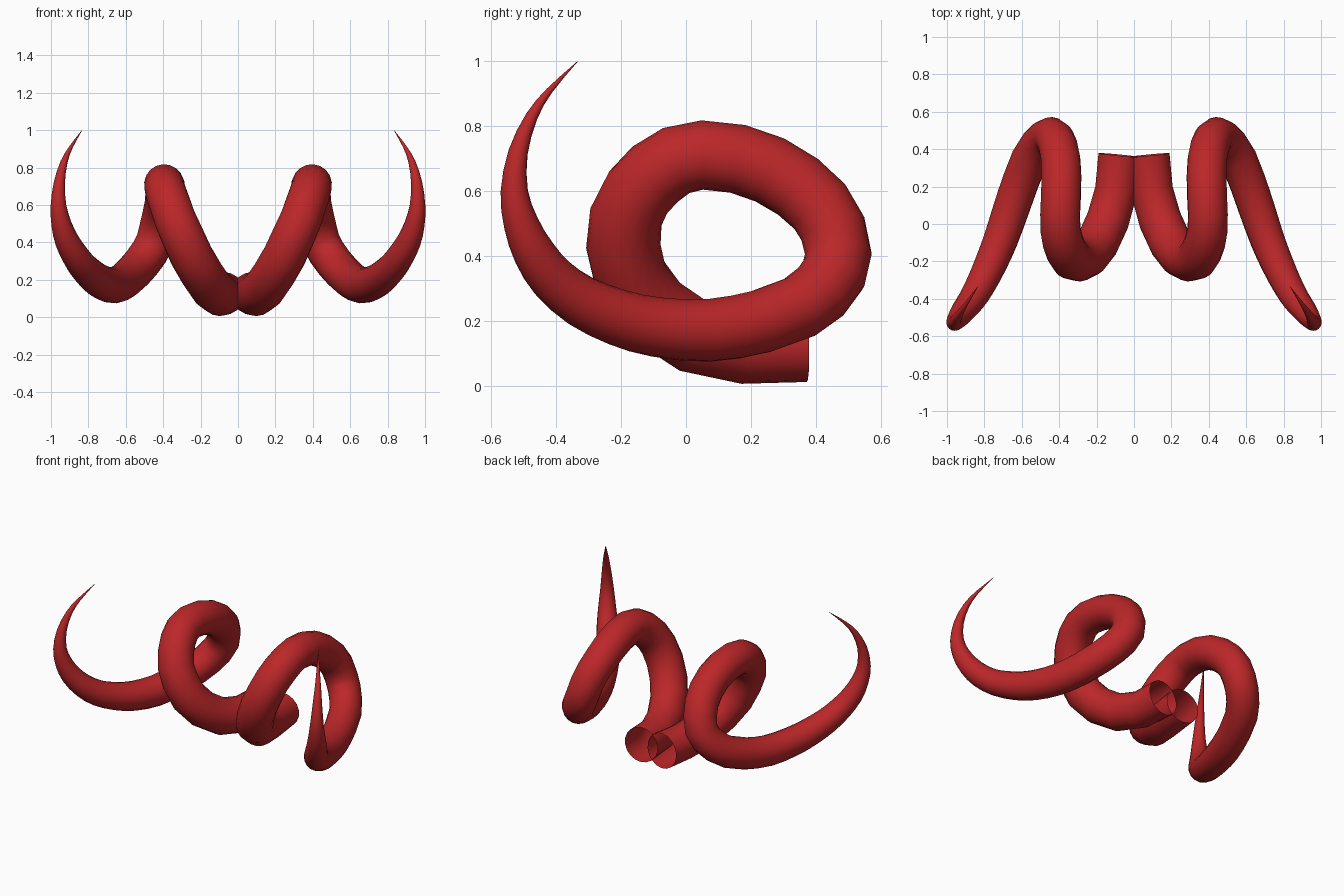
import bpy, bmesh, math
from mathutils import Vector

if "Cube" in bpy.data.objects:
    bpy.data.objects.remove(bpy.data.objects["Cube"])

red = bpy.data.materials.new("horn red")
red.diffuse_color = (0.50, 0.02, 0.022, 1)
red.use_nodes = True
red.node_tree.nodes["Principled BSDF"].inputs["Base Color"].default_value = red.diffuse_color

# Centreline of one horn, root to tip: x, y, z, radius
PATH = [
    (.077, .368, .127, .115), (.095, .18, .121, .115), (.14, .02, .155, .116),
    (.195, -.10, .235, .116), (.25, -.17, .33, .116), (.295, -.193, .43, .115),
    (.335, -.185, .52, .113), (.36, -.148, .595, .111), (.38, -.095, .652, .110),
    (.393, -.03, .694, .108), (.395, .05, .711, .107), (.39, .16, .699, .107),
    (.388, .258, .665, .107), (.392, .345, .613, .106), (.405, .412, .552, .105),
    (.422, .452, .485, .104), (.443, .469, .406, .103), (.475, .455, .345, .102),
    (.515, .415, .29, .101), (.557, .35, .242, .100), (.605, .23, .198, .099),
    (.66, .07, .171, .097), (.715, -.09, .181, .092), (.765, -.21, .211, .087),
    (.82, -.325, .262, .080), (.87, -.41, .330, .073), (.915, -.468, .41, .065),
    (.945, -.508, .50, .054), (.96, -.529, .60, .042), (.955, -.517, .72, .030),
    (.93, -.475, .83, .019), (.893, -.42, .91, .010), (.835, -.335, .998, .001),
]
SIDES = 18


def spline(points, steps):
    """Smooth curve passing through every point."""
    p = [Vector(q) for q in points]
    p = [p[0] * 2 - p[1]] + p + [p[-1] * 2 - p[-2]]
    out = []
    for i in range(1, len(p) - 2):
        a, b, c, d = p[i - 1:i + 3]
        n = steps if i > 20 else 1      # finer towards the tip
        for k in range(n):
            t = k / n
            out.append(.5 * (2 * b + (c - a) * t + (2 * a - 5 * b + 4 * c - d) * t * t
                             + (3 * b - a - 3 * c + d) * t ** 3))
    return out + [p[-2]]


def horn(name, side):
    pts = spline(PATH, 2)
    pos = [q.xyz for q in pts]
    bm = bmesh.new()
    rings, u = [], Vector((0, 0, 1))
    for i, q in enumerate(pts):
        a = pos[max(i - 1, 0)]
        b = pos[min(i + 1, len(pos) - 1)]
        t = (b - a).normalized()
        u = (u - t * u.dot(t)).normalized()   # carry the frame along the path
        v = t.cross(u)
        ring = []
        for k in range(SIDES):
            w = 2 * math.pi * k / SIDES
            c = pos[i] + (u * math.cos(w) + v * math.sin(w)) * q.w
            ring.append(bm.verts.new((c.x * side, c.y, c.z)))
        rings.append(ring)
    for r, s in zip(rings, rings[1:]):
        for k in range(SIDES):
            j = (k + 1) % SIDES
            f = bm.faces.new((r[k], r[j], s[j], s[k]))
            f.smooth = True
    bm.faces.new(rings[-1])                   # tip closed, root left open
    if side < 0:
        bmesh.ops.reverse_faces(bm, faces=bm.faces[:])
    me = bpy.data.meshes.new(name)
    bm.to_mesh(me)
    bm.free()
    me.materials.append(red)
    bpy.context.collection.objects.link(bpy.data.objects.new(name, me))


horn("horn_right", 1)
horn("horn_left", -1)
